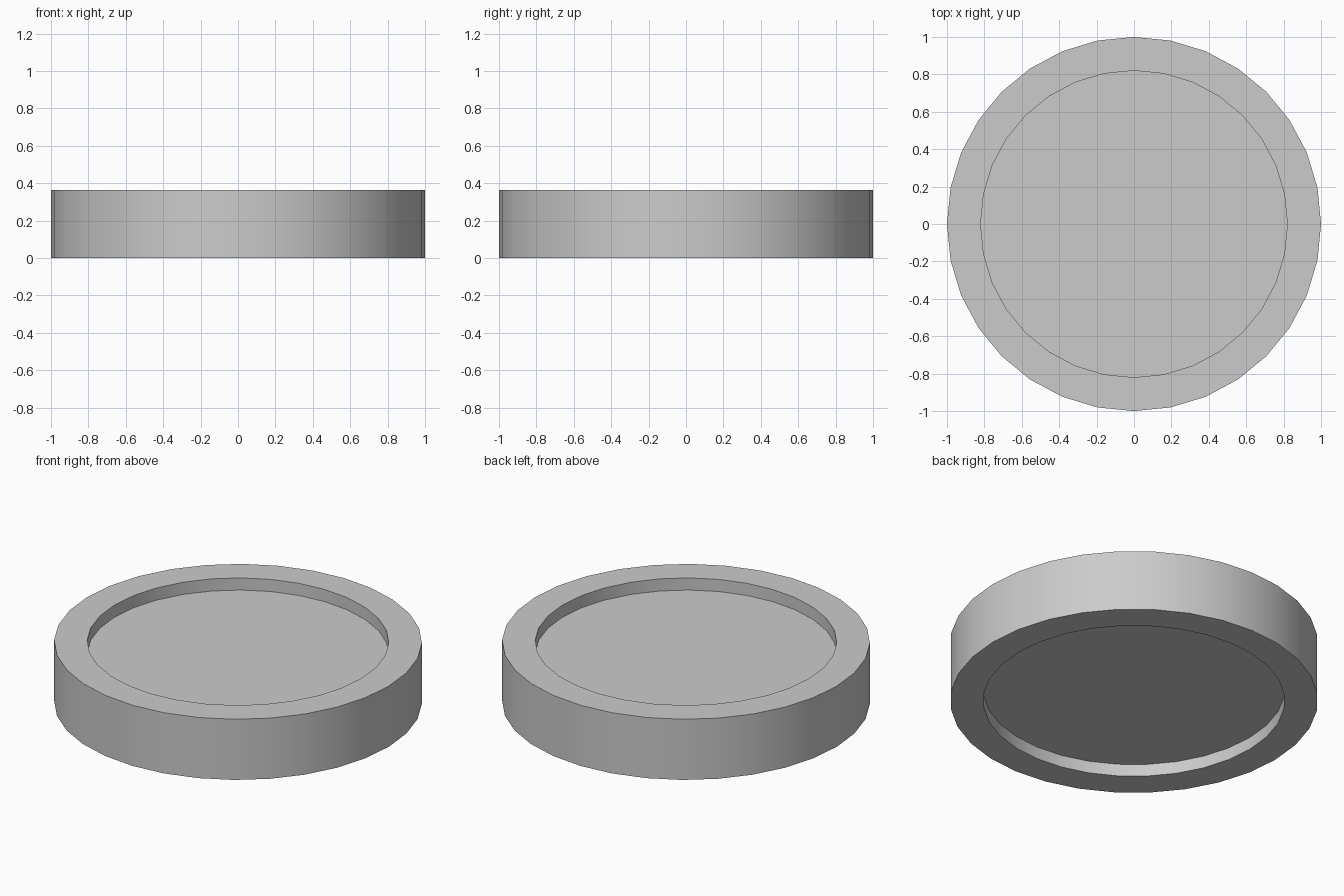
import bpy, bmesh, math

if "Cube" in bpy.data.objects:
    bpy.data.objects.remove(bpy.data.objects["Cube"])

SIDES = 32
R_OUT, R_IN = 1.0, 0.82
HEIGHT, DEPTH = 0.364, 0.073

# half section: lower recess floor, lower rim, outer wall, upper rim, upper recess floor
profile = [
    (R_IN, DEPTH), (R_IN, 0.0), (R_OUT, 0.0),
    (R_OUT, HEIGHT), (R_IN, HEIGHT), (R_IN, HEIGHT - DEPTH),
]

bm = bmesh.new()
rings = []
for r, z in profile:
    rings.append([bm.verts.new((r * math.cos(2 * math.pi * i / SIDES),
                                r * math.sin(2 * math.pi * i / SIDES), z))
                  for i in range(SIDES)])

# walls and rims
for a, b in zip(rings, rings[1:]):
    for i in range(SIDES):
        j = (i + 1) % SIDES
        bm.faces.new((a[i], a[j], b[j], b[i]))

# recessed floors on both sides
bm.faces.new(rings[0][::-1])
bm.faces.new(rings[-1])
bmesh.ops.recalc_face_normals(bm, faces=bm.faces[:])

mesh = bpy.data.meshes.new("recessed_disc")
bm.to_mesh(mesh)
bm.free()
disc = bpy.data.objects.new("recessed_disc", mesh)
bpy.context.collection.objects.link(disc)

# smooth round walls, crisp rims
bpy.context.view_layer.objects.active = disc
disc.select_set(True)
bpy.ops.object.shade_smooth_by_angle(angle=math.radians(30))
